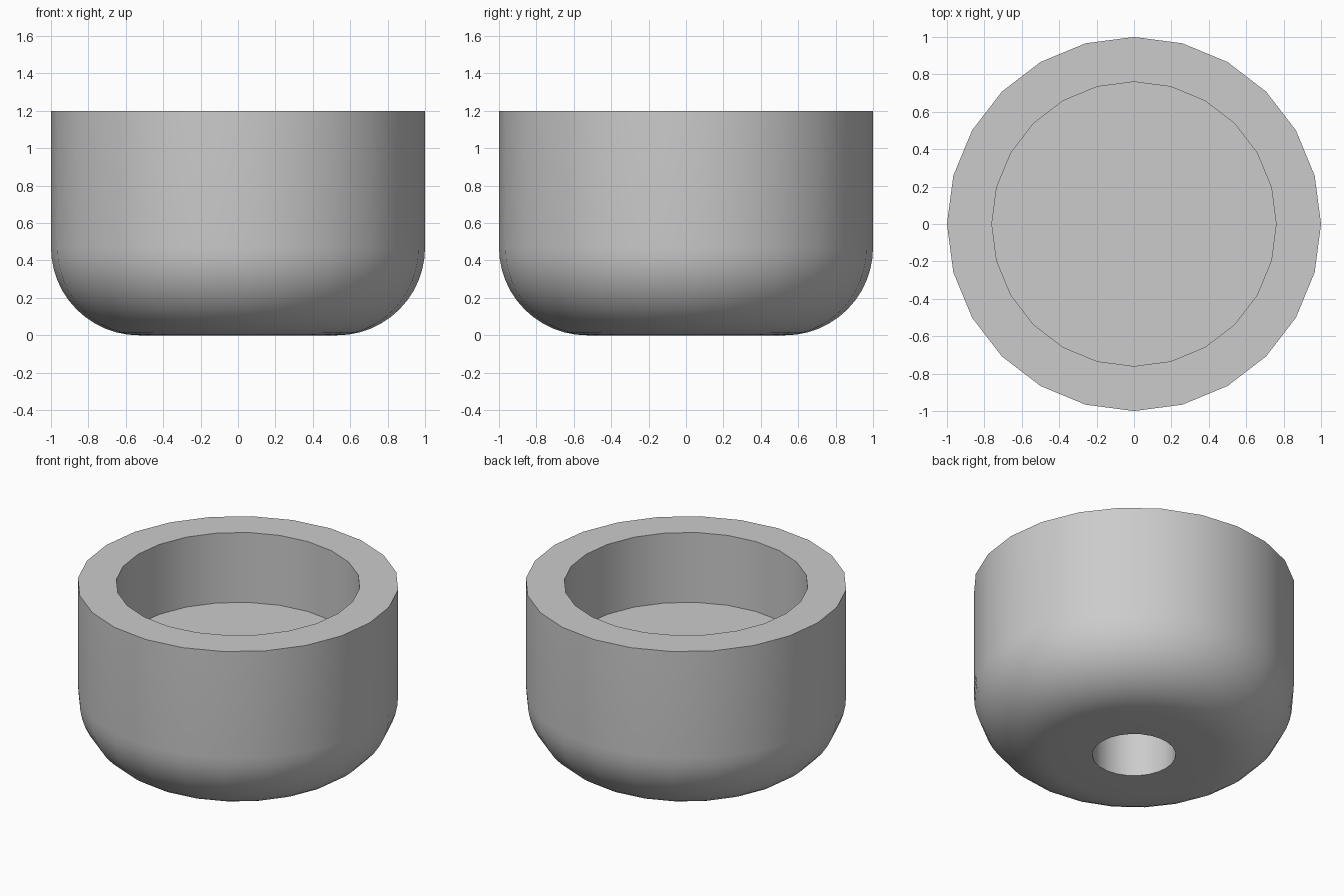
import bpy, bmesh, math

if "Cube" in bpy.data.objects:
    bpy.data.objects.remove(bpy.data.objects["Cube"])

SIDES = 24
OUTER, HEIGHT, FILLET = 1.0, 1.2, 0.47
CUP_RADIUS, CUP_FLOOR = 0.76, 0.72
HOLE_RADIUS, HOLE_TOP = 0.26, 0.48
ARC_STEPS = 12

# Plain grey
grey = bpy.data.materials.new("plain grey")
grey.use_nodes = True
colour = (0.6, 0.6, 0.6, 1)
grey.diffuse_color = colour
grey.node_tree.nodes["Principled BSDF"].inputs["Base Color"].default_value = colour

# Profile (radius, height): blind hole, rounded base, wall, rim, recess
profile = [(HOLE_RADIUS, HOLE_TOP), (HOLE_RADIUS, 0)]
for i in range(ARC_STEPS + 1):
    a = math.pi / 2 * i / ARC_STEPS
    profile.append((OUTER - FILLET + FILLET * math.sin(a), FILLET - FILLET * math.cos(a)))
profile += [(OUTER, HEIGHT), (CUP_RADIUS, HEIGHT), (CUP_RADIUS, CUP_FLOOR)]

# Revolve the profile and close both ends
bm = bmesh.new()
rings = []
for r, z in profile:
    angles = [2 * math.pi * k / SIDES for k in range(SIDES)]
    rings.append([bm.verts.new((r * math.cos(a), r * math.sin(a), z)) for a in angles])
for low, high in zip(rings, rings[1:]):
    for k in range(SIDES):
        n = (k + 1) % SIDES
        bm.faces.new((low[k], low[n], high[n], high[k]))
bm.faces.new(list(reversed(rings[0])))
bm.faces.new(rings[-1])
bmesh.ops.recalc_face_normals(bm, faces=bm.faces)

mesh = bpy.data.meshes.new("round_cup")
bm.to_mesh(mesh)
bm.free()
mesh.materials.append(grey)
cup = bpy.data.objects.new("round_cup", mesh)
bpy.context.collection.objects.link(cup)

# Smooth walls with crisp rims
bpy.ops.object.select_all(action="DESELECT")
cup.select_set(True)
bpy.context.view_layer.objects.active = cup
bpy.ops.object.shade_smooth_by_angle(angle=math.radians(30))
